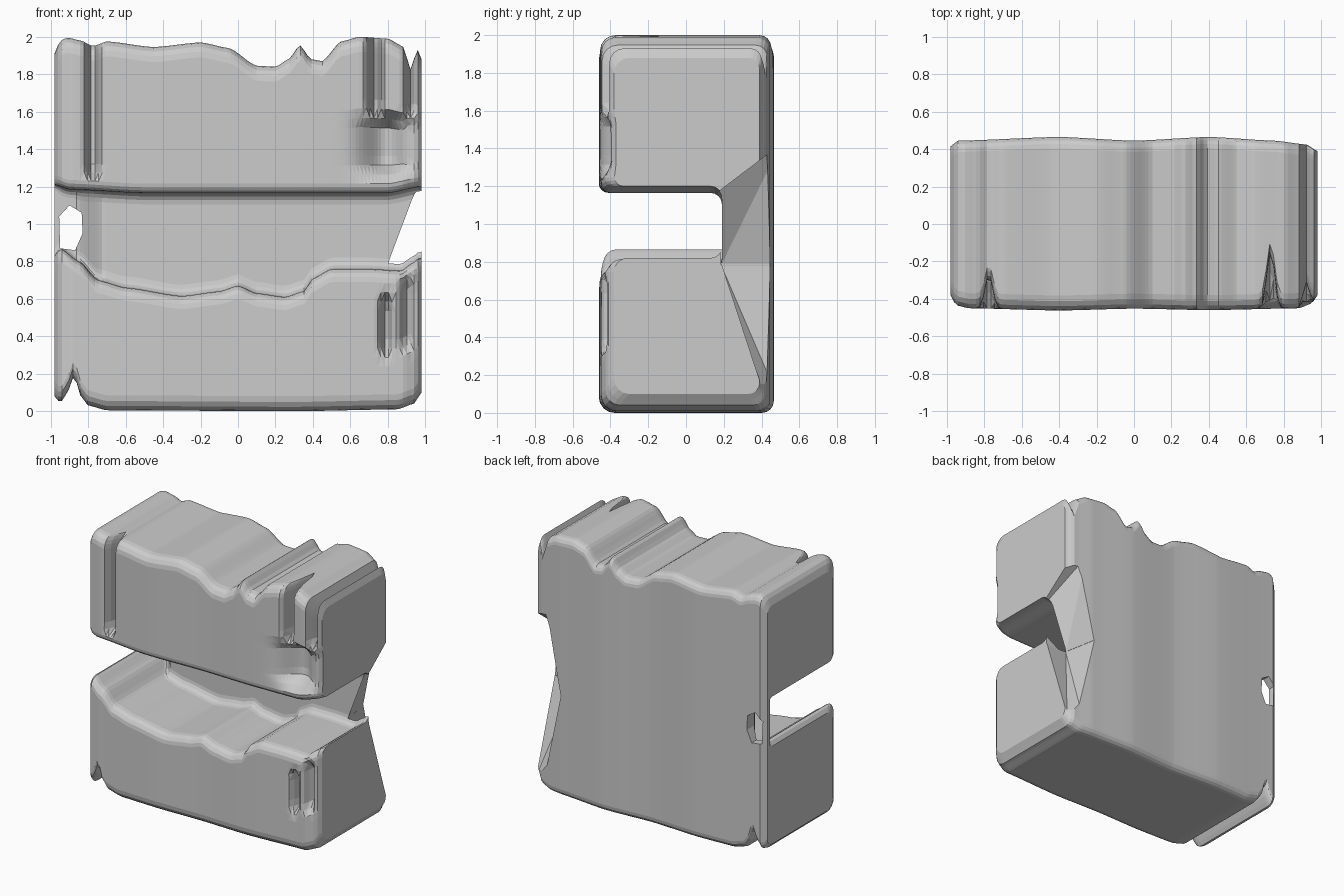
import bpy, bmesh, math
from mathutils import Vector

if "Cube" in bpy.data.objects:
    bpy.data.objects.remove(bpy.data.objects["Cube"])


def curve(pts, x):
    # eased interpolation through (x, value) pairs
    if x <= pts[0][0]:
        return pts[0][1]
    for (a, u), (b, v) in zip(pts, pts[1:]):
        if x <= b:
            t = (x - a) / (b - a)
            s = 0.5 * t + 0.5 * t * t * (3 - 2 * t)
            return u + (v - u) * s
    return pts[-1][1]


# profiles along x
TOP = [(-.98, 1.91), (-.95, 1.98), (-.91, 1.995), (-.84, 1.98), (-.775, 1.95), (-.7, 1.975),
       (-.45, 1.945), (-.2, 1.97), (-.05, 1.94), (.1, 1.845), (.2, 1.84), (.27, 1.88),
       (.33, 1.955), (.39, 1.88), (.45, 1.87), (.55, 1.975), (.65, 2.0), (.8, 1.99),
       (.88, 1.95), (.925, 1.82), (.955, 1.94), (.98, 1.88)]
SHELF = [(-.98, .83), (-.95, .87), (-.85, .8), (-.75, .7), (-.6, .66), (-.3, .615), (-.1, .64),
         (0, .67), (.1, .63), (.25, .61), (.35, .64), (.4, .71), (.5, .76), (.7, .76),
         (.87, .75), (.93, .79), (.97, .82)]
BOTTOM = [(-.98, .08), (-.95, .045), (-.915, .09), (-.875, .19), (-.84, .08), (-.8, .03),
          (-.7, .005), (.3, 0), (.85, .01), (.94, .04), (.98, .1)]
UNDERSIDE = [(-.98, 1.21), (-.9, 1.185), (-.5, 1.165), (.8, 1.165), (.98, 1.2)]
FRONT = [(-.98, -.38), (-.95, -.435), (-.88, -.45), (-.4, -.462), (0, -.452), (.4, -.46),
         (.88, -.45), (.95, -.425), (.98, -.38)]
BACK = [(-.98, .415), (-.94, .445), (-.4, .465), (0, .445), (.4, .465), (.75, .445),
        (.92, .425), (.98, .39)]
WALL = [(-.98, .385), (-.86, .385), (-.72, .21), (0, .19), (.98, .19)]

# dents in the front: x, x radius, z from, z to, depth
DENTS = [(-.775, .028, 1.27, 2.2, .17), (.73, .028, 1.6, 2.2, .30), (.92, .022, 1.6, 2.2, .12),
         (.79, .025, .32, .60, .12), (.90, .03, .35, .70, .08), (.79, .12, 1.28, 1.56, .14)]


def dent(x, y, z):
    w = max(0.0, min(1.0, (-.1 - y) / .3))
    total = 0.0
    for cx, r, z0, z1, depth in DENTS:
        edge = min(z - z0, z1 - z)
        fade = max(0.0, min(1.0, edge / .08 + .5))
        total = max(total, depth * fade * math.exp(-((x - cx) / r) ** 2))
    return total * w


def section(x):
    # C-shaped cross-section with rounded corners
    yf, yb, yw = curve(FRONT, x), curve(BACK, x), curve(WALL, x)
    zb, zs, zu, zt = (curve(p, x) for p in (BOTTOM, SHELF, UNDERSIDE, TOP))
    rw = min(.06, .6 * (yb - yw) + .01)
    corners = [(yb, zb, .06), (yf, zb, .08), (yf, zs, .07), (yw, zs, rw),
               (yw, zu, rw), (yf, zu, .05), (yf, zt, .08), (yb, zt, .06)]
    splits = [12, 12, 10, 4, 10, 14, 12, 20]
    arcs = []
    for i, (y, z, r) in enumerate(corners):
        p = Vector((y, z))
        d1 = (Vector(corners[i - 1][:2]) - p).normalized()
        d2 = (Vector(corners[(i + 1) % 8][:2]) - p).normalized()
        c = p + r * (d1 + d2)
        arcs.append([c - r * (d2 * math.cos(t * math.pi / 8) + d1 * math.sin(t * math.pi / 8))
                     for t in range(5)])
    pts = []
    for i, arc in enumerate(arcs):
        a, b = arc[-1], arcs[(i + 1) % 8][0]
        pts += arc + [a.lerp(b, k / splits[i]) for k in range(1, splits[i])]
    starts = [sum(s + 4 for s in splits[:i]) for i in range(8)]
    return [(x, p.x + dent(x, p.x, p.y), p.y) for p in pts], starts


def make_object(name, bm):
    bm.normal_update()
    bmesh.ops.recalc_face_normals(bm, faces=bm.faces)
    me = bpy.data.meshes.new(name)
    bm.to_mesh(me)
    bm.free()
    ob = bpy.data.objects.new(name, me)
    bpy.context.collection.objects.link(ob)
    return ob


def hull(name, pts):
    bm = bmesh.new()
    for p in pts:
        bm.verts.new(p)
    bmesh.ops.convex_hull(bm, input=bm.verts)
    bmesh.ops.delete(bm, geom=[v for v in bm.verts if not v.link_faces], context='VERTS')
    ob = make_object(name, bm)
    ob.hide_render = True
    return ob


# body: upper block, lower block and back wall as one skin
bm = bmesh.new()
N = 100
starts = section(0)[1]
rings = [[bm.verts.new(p) for p in section(-.98 + 1.96 * i / N)[0]] for i in range(N + 1)]
for a, b in zip(rings, rings[1:]):
    n = len(a)
    for j in range(n):
        bm.faces.new((a[j], a[(j + 1) % n], b[(j + 1) % n], b[j]))

# flat ends, split into lower block, back strip and upper block
d, e, h = starts[3] + 2, starts[4] + 2, starts[7] + 4
for ring in (rings[0], rings[-1]):
    for cap in (ring[:d + 1], ring[d:e + 1] + ring[h:] + ring[:1], ring[e:h + 1]):
        bm.faces.new(cap)
bm.normal_update()
bmesh.ops.recalc_face_normals(bm, faces=bm.faces)
bmesh.ops.triangulate(bm, faces=bm.faces)
body = make_object("body", bm)

# opening through the thin left end of the back wall
outline = [(-.95, .87), (-.955, 1.04), (-.90, 1.10), (-.835, 1.06), (-.83, .95), (-.87, .86)]
hole = hull("left_opening_cutter", [(x, y, z) for x, z in outline for y in (.25, .6)])

# pinch in the right end of the back wall: an upper and a lower wedge, meeting at the waist
lower = hull("right_lower_cutter", [
    (.80, .185, .785), (.72, .6, .785), (.985, .19, .80), (.985, .42, .08), (.90, .5, .05),
    (1.2, .19, .80), (1.2, .5, .05), (.80, .185, .79), (.72, .6, .79), (1.2, .185, .82),
    (1.2, .6, .82)])
upper = hull("right_upper_cutter", [
    (.80, .185, .78), (.72, .6, .78), (1.2, .185, .79), (1.2, .6, .79), (.955, .17, 1.17),
    (.985, .41, 1.33), (.87, .5, 1.42), (1.2, .17, 1.17), (1.2, .5, 1.33)])

bpy.context.view_layer.objects.active = body
for cutter in (hole, lower, upper):
    mod = body.modifiers.new(cutter.name, 'BOOLEAN')
    mod.operation = 'DIFFERENCE'
    mod.solver = 'EXACT'
    mod.object = cutter
    bpy.ops.object.modifier_apply(modifier=mod.name)
    bpy.data.objects.remove(cutter)
